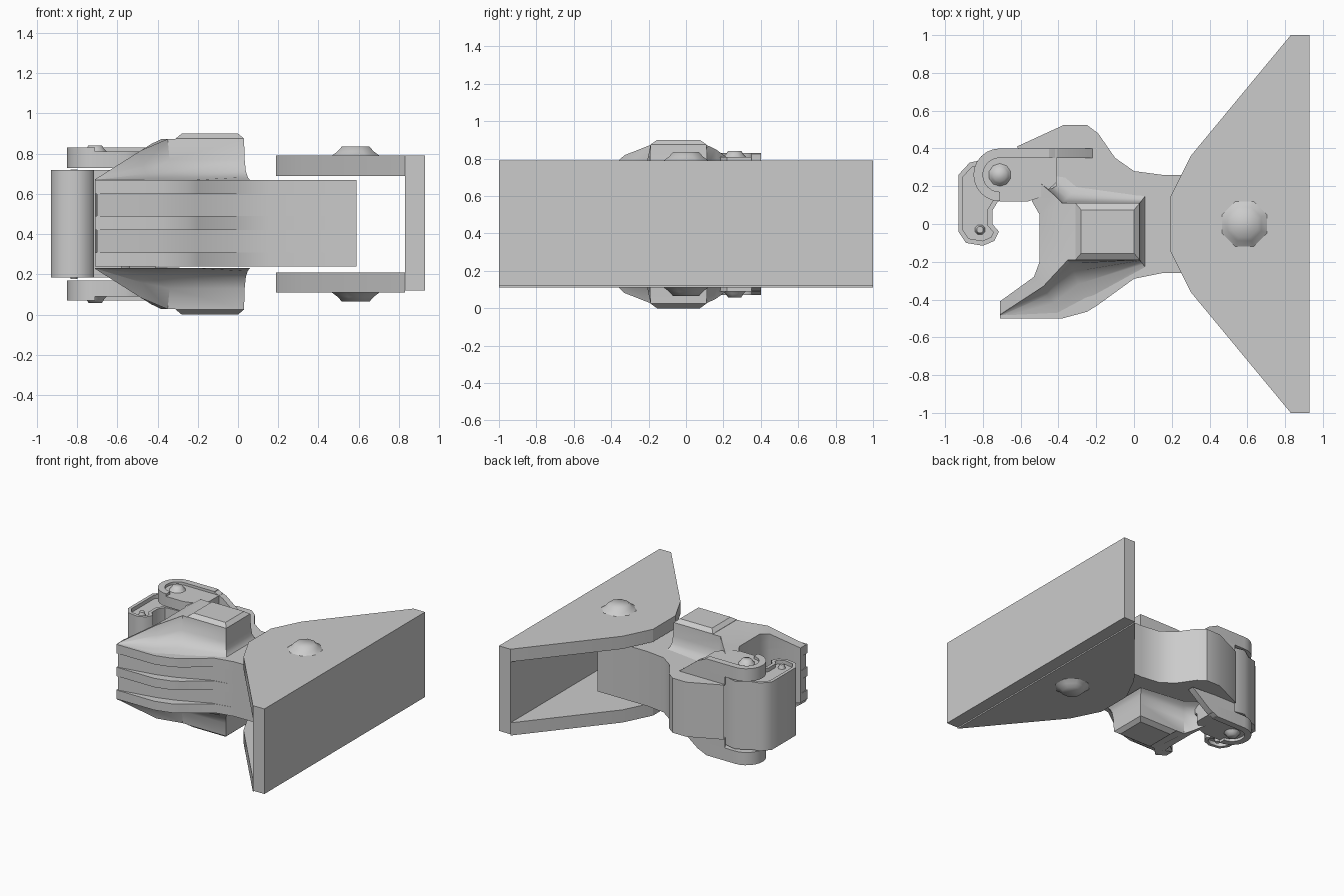
import bpy, bmesh, math

MID = 0.45  # height of the symmetry plane

if "Cube" in bpy.data.objects:
    bpy.data.objects.remove(bpy.data.objects["Cube"], do_unlink=True)

steel = bpy.data.materials.new("cast_steel_grey")
steel.use_nodes = True
GREY = (0.6, 0.6, 0.6, 1)
steel.diffuse_color = GREY
steel.node_tree.nodes["Principled BSDF"].inputs["Base Color"].default_value = GREY


def finish(name, bm, mirror=False, angle=35):
    """Turn a bmesh into a smooth-by-angle object, optionally mirrored about MID."""
    bmesh.ops.recalc_face_normals(bm, faces=bm.faces)
    bmesh.ops.translate(bm, verts=bm.verts, vec=(0, 0, -MID))
    mesh = bpy.data.meshes.new(name)
    bm.to_mesh(mesh)
    bm.free()
    mesh.materials.append(steel)
    obj = bpy.data.objects.new(name, mesh)
    obj.location.z = MID
    bpy.context.collection.objects.link(obj)
    bpy.ops.object.select_all(action='DESELECT')
    obj.select_set(True)
    bpy.context.view_layer.objects.active = obj
    bpy.ops.object.shade_smooth_by_angle(angle=math.radians(angle))
    if mirror:
        mod = obj.modifiers.new("Mirror", 'MIRROR')
        mod.use_axis = (False, False, True)
        mod.use_mirror_merge = False
    return obj


def loft(rings):
    """Closed solid through rings of equal length."""
    bm = bmesh.new()
    rows = [[bm.verts.new(p) for p in ring] for ring in rings]
    n = len(rows[0])
    for a, b in zip(rows, rows[1:]):
        for i in range(n):
            j = (i + 1) % n
            bm.faces.new((a[i], a[j], b[j], b[i]))
    caps = [bm.faces.new(rows[0]), bm.faces.new(rows[-1])]
    return bm, caps


def prism(pts, z0, z1):
    return loft([[(x, y, z) for x, y in pts] for z in (z0, z1)])


def arc(cx, cy, r, a0, a1, n=12):
    angs = [math.radians(a0 + (a1 - a0) * i / n) for i in range(n + 1)]
    return [(cx + r * math.cos(a), cy + r * math.sin(a)) for a in angs]


def stud(name, x, y, z0, z1, r0, r1, sides, angle=35):
    a = 180 / sides
    ring = lambda r, z: [(px, py, z) for px, py in arc(x, y, r, a, a + 360, sides)[:-1]]
    bm, _ = loft([ring(r0, z0), ring(r0 * 0.35 + r1 * 0.65, z0 * 0.45 + z1 * 0.55), ring(r1, z1)])
    finish(name, bm, True, angle)


# Mounting bracket: back plate, two wing plates, pivot studs
bm, _ = prism([(0.83, -1), (0.93, -1), (0.93, 1), (0.83, 1)], 0.12, 0.79)
finish("bracket_back_plate", bm)
half = [(0.83, 1), (0.30, 0.36), (0.19, 0.14)]
bm, _ = prism(half + [(x, -y) for x, y in reversed(half)], 0.69, 0.79)
finish("bracket_wing_plates", bm, True, 15)
stud("pivot_studs", 0.585, 0, 0.785, 0.835, 0.135, 0.075, 8, 60)

# Head and shank: stacked slabs, alternating ribbed and recessed on the guard side
back = [(0.59, -0.26), (0.59, 0.26), (0.15, 0.26), (0, 0.28), (-0.1, 0.35), (-0.19, 0.48),
        (-0.25, 0.525), (-0.37, 0.525), (-0.62, 0.41), (-0.57, 0.34), (-0.52, 0.2),
        (-0.5, 0.05), (-0.5, -0.22), (-0.53, -0.28), (-0.71, -0.41)]
rib_side = [(-0.71, -0.5), (-0.38, -0.5), (-0.25, -0.465), (-0.2, -0.435), (0, -0.29), (0.15, -0.26)]
groove_side = [(-0.7, -0.495), (-0.4, -0.44), (-0.27, -0.4), (-0.2, -0.37), (-0.02, -0.29), (0.15, -0.26)]
levels = [0.24, 0.31, 0.42, 0.49, 0.60, 0.67]
for i, (z0, z1) in enumerate(zip(levels, levels[1:])):
    bm, _ = prism(back + (groove_side if i % 2 else rib_side), z0, z1)
    finish("head_groove" if i % 2 else "head_rib", bm)

# Raised head crown, blending concavely down to the deck (ridge point, foot point)
crown = [((-0.71, -0.41), (-0.71, -0.41)), ((-0.53, -0.28), (-0.53, -0.28)),
         ((-0.5, -0.2), (-0.5, -0.2)), ((-0.5, 0.05), (-0.5, 0.05)),
         ((-0.54, 0.12), (-0.54, 0.12)), ((-0.5, 0.22), (-0.46, 0.26)),
         ((-0.43, 0.16), (-0.36, 0.25)), ((-0.38, 0.11), (-0.3, 0.2)),
         ((0.03, 0.11), (0.06, 0.15)), ((0.03, -0.19), (0.06, -0.23)),
         ((-0.35, -0.19), (-0.25, -0.4)), ((-0.48, -0.33), (-0.4, -0.48)),
         ((-0.71, -0.48), (-0.71, -0.495))]
rings = []
for out, up in ((0, 1), (0.1, 0.5), (0.3, 0.22), (0.6, 0.08), (1, 0)):
    ring = []
    for (rx, ry), (fx, fy) in crown:
        rise = min(0.205, 0.005 + 0.63 * (rx + 0.71))
        ring.append((rx + (fx - rx) * out, ry + (fy - ry) * out, 0.668 + rise * up))
    rings.append(ring)
bm, caps = loft(rings)
bmesh.ops.triangulate(bm, faces=caps)
finish("head_crown", bm, True, 40)

# Lock housing block with chamfered top
rect = lambda x0, x1, y0, y1, z: [(x0, y0, z), (x1, y0, z), (x1, y1, z), (x0, y1, z)]
bm, _ = loft([rect(-0.34, 0.03, -0.19, 0.11, 0.67), rect(-0.31, 0.03, -0.19, 0.11, 0.875),
              rect(-0.28, 0.0, -0.155, 0.075, 0.9)])
finish("lock_housing", bm, True, 20)

# Hinge lugs with raised rim and a rail running down onto the deck
px, py = -0.71, 0.26
lug = [(-0.41, 0.4)] + arc(px, py, 0.14, 90, 270) + [(-0.56, 0.12), (-0.5, 0.14), (-0.41, 0.22)]
bm, _ = prism(lug, 0.73, 0.81)
finish("hinge_lugs", bm, True)
bm, _ = prism([(-0.62, 0.4), (-0.41, 0.4), (-0.41, 0.2), (-0.54, 0.13), (-0.56, 0.3)], 0.66, 0.74)
finish("hinge_lug_roots", bm, True)
rim = [(-0.45, 0.4)] + arc(px, py, 0.14, 90, 270) + arc(px, py, 0.09, 270, 90) + [(-0.45, 0.35)]
bm, _ = prism(rim, 0.80, 0.83)
finish("hinge_rims", bm, True)
rail = [(-0.46, 0.66), (-0.46, 0.83), (-0.38, 0.795), (-0.22, 0.67)]
bm, _ = loft([[(x, y, z) for x, z in rail] for y in (0.35, 0.4)])
finish("hinge_rails", bm, True)
stud("hinge_pins", px, py, 0.80, 0.842, 0.07, 0.035, 10, 60)

# Swinging knuckle with recessed ends
knuckle = ([(-0.58, 0.37), (-0.71, 0.4), (-0.8, 0.34), (-0.87, 0.325), (-0.93, 0.26), (-0.93, -0.04),
            (-0.89, -0.1), (-0.8, -0.115), (-0.74, -0.09), (-0.715, -0.04), (-0.75, 0.0),
            (-0.75, 0.07), (-0.72, 0.12), (-0.58, 0.13)])
bm, caps = prism(knuckle, 0.185, 0.72)
bmesh.ops.recalc_face_normals(bm, faces=bm.faces)
for cap in caps:
    bmesh.ops.inset_region(bm, faces=[cap], thickness=0.025, use_even_offset=True)
    inward = -0.03 if cap.calc_center_median().z > MID else 0.03
    rim_edges = list(cap.edges)
    low = bmesh.ops.extrude_face_region(bm, geom=[cap])["geom"]
    bmesh.ops.translate(bm, verts=[v for v in low if isinstance(v, bmesh.types.BMVert)], vec=(0, 0, inward))
    if cap.is_valid:
        bm.faces.remove(cap)
finish("knuckle", bm, False, 50)
stud("knuckle_pins", -0.815, -0.03, 0.68, 0.722, 0.032, 0.018, 8, 60)
